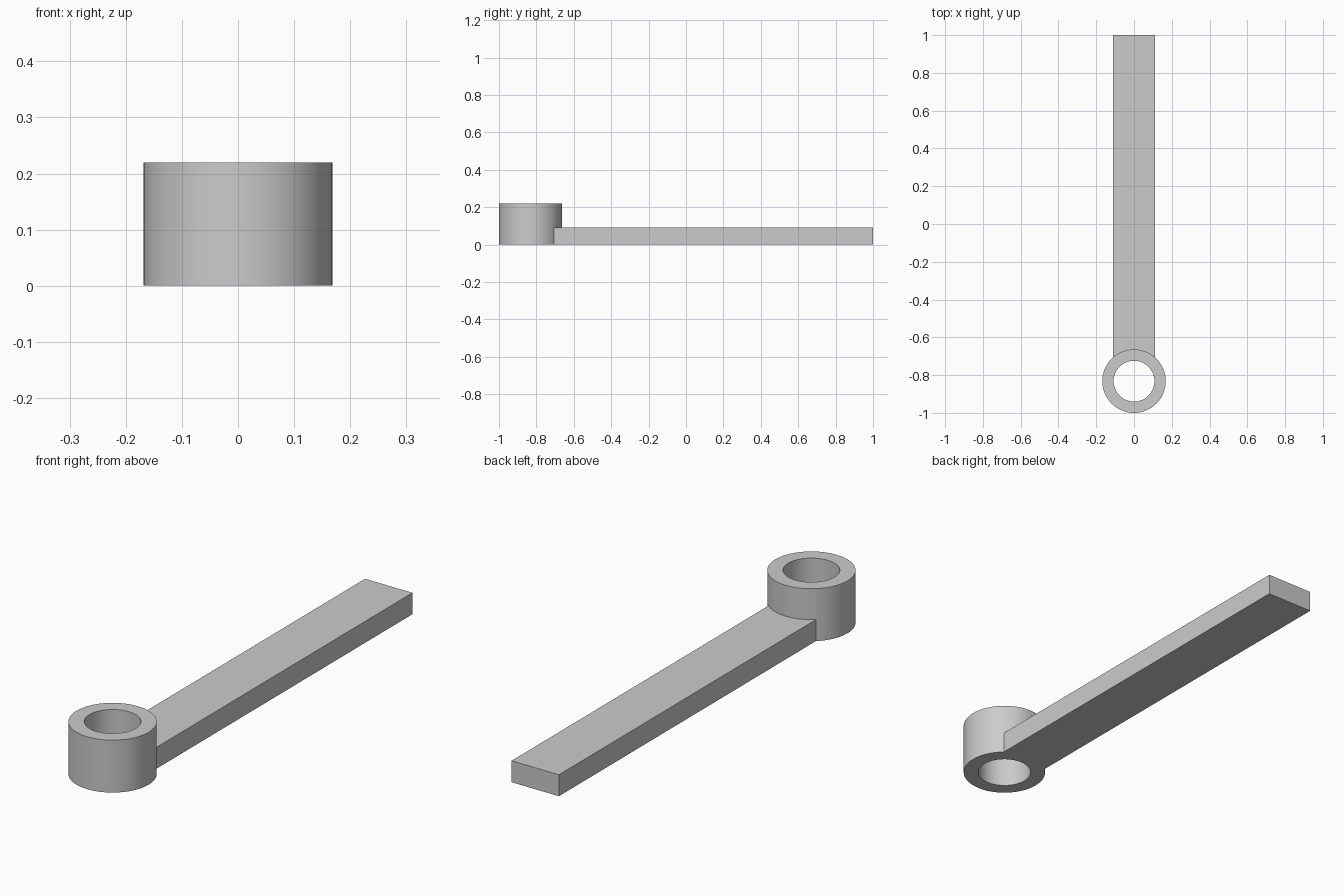
import bpy, bmesh, math

if "Cube" in bpy.data.objects:
    bpy.data.objects.remove(bpy.data.objects["Cube"])

CY, R_OUT, R_IN, RING_H = -0.832, 0.168, 0.108, 0.22
BAR_W, BAR_H = 0.22, 0.09
SEG = 96

grey = bpy.data.materials.new("plain grey")
grey.diffuse_color = (0.6, 0.6, 0.6, 1)
grey.use_nodes = True
grey.node_tree.nodes["Principled BSDF"].inputs["Base Color"].default_value = grey.diffuse_color


def make_object(name, bm):
    bmesh.ops.recalc_face_normals(bm, faces=bm.faces)
    mesh = bpy.data.meshes.new(name)
    bm.to_mesh(mesh)
    bm.free()
    obj = bpy.data.objects.new(name, mesh)
    bpy.context.collection.objects.link(obj)
    mesh.materials.append(grey)
    return obj


# Ring: rectangular wall section swept around the hole axis
bm = bmesh.new()
section = [(R_IN, 0), (R_OUT, 0), (R_OUT, RING_H), (R_IN, RING_H)]
loops = []
for i in range(SEG):
    a = 2 * math.pi * i / SEG
    loops.append([bm.verts.new((r * math.cos(a), CY + r * math.sin(a), z)) for r, z in section])
for i in range(SEG):
    p, q = loops[i], loops[(i + 1) % SEG]
    for j in range(4):
        k = (j + 1) % 4
        bm.faces.new((p[j], q[j], q[k], p[k]))
lever = make_object("ring_lever", bm)

# Bar: flat box whose near end is buried in the ring wall
Y0, Y1 = -0.715, 1.0
bm = bmesh.new()
bmesh.ops.create_cube(bm, size=1)
for v in bm.verts:
    v.co = (v.co.x * BAR_W, (Y0 + Y1) / 2 + v.co.y * (Y1 - Y0), (v.co.z + 0.5) * BAR_H)
bar = make_object("bar", bm)

# Fuse the bar and ring into one solid
bpy.context.view_layer.objects.active = lever
lever.select_set(True)
union = lever.modifiers.new("union", 'BOOLEAN')
union.operation = 'UNION'
union.solver = 'EXACT'
union.object = bar
bpy.ops.object.modifier_apply(modifier=union.name)
bpy.data.objects.remove(bar, do_unlink=True)

# Smooth round walls, sharp rims
bpy.ops.object.shade_smooth_by_angle(angle=math.radians(30))
